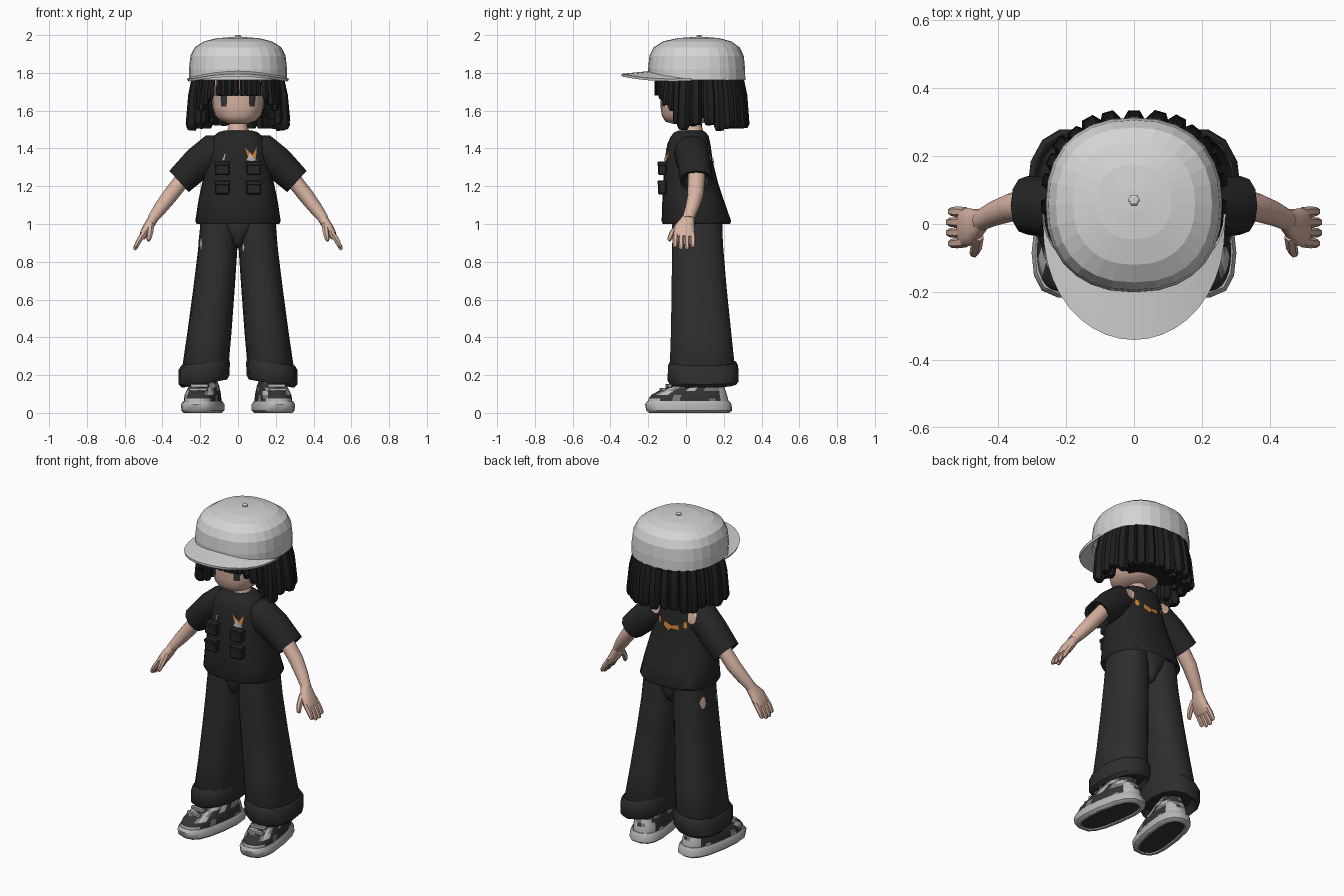
import bpy, bmesh, random
from math import sin, cos, pi, radians, copysign
from mathutils import Matrix, Vector
from mathutils.bvhtree import BVHTree

random.seed(4)
cube = bpy.data.objects.get("Cube")
if cube:
    bpy.data.objects.remove(cube, do_unlink=True)


def material(name, r, g, b):
    m = bpy.data.materials.new(name)
    m.use_nodes = True
    m.diffuse_color = (r, g, b, 1)
    bsdf = next(n for n in m.node_tree.nodes if n.type == 'BSDF_PRINCIPLED')
    bsdf.inputs["Base Color"].default_value = (r, g, b, 1)
    return m


SKIN = material("skin", .68, .45, .36)
SHIRT = material("black_cotton", .019, .019, .02)
PANTS = material("charcoal_denim", .027, .027, .028)
HAIR = material("black_hair", .014, .014, .015)
CAP = material("pale_grey_cap", .66, .66, .66)
SOLE = material("light_grey_rubber", .48, .48, .48)
CAMO_DARK = material("camo_dark", .035, .035, .037)
CAMO_MID = material("camo_mid", .2, .2, .2)
ORANGE = material("orange_print", .65, .22, .03)


def finish(name, bm, mats, smooth=True):
    bmesh.ops.recalc_face_normals(bm, faces=bm.faces)
    me = bpy.data.meshes.new(name)
    bm.to_mesh(me)
    bm.free()
    for m in mats:
        me.materials.append(m)
    if smooth:
        me.shade_smooth()
        me.set_sharp_from_angle(angle=radians(42))
    ob = bpy.data.objects.new(name, me)
    bpy.context.collection.objects.link(ob)
    return ob


def skin_rings(name, rings, mat, smooth):
    bm = bmesh.new()
    rings = [[bm.verts.new(co) for co in ring] for ring in rings]
    for lo, hi in zip(rings, rings[1:]):
        for i in range(len(lo)):
            j = (i + 1) % len(lo)
            bm.faces.new((lo[i], lo[j], hi[j], hi[i]))
    bm.faces.new(rings[0])
    bm.faces.new(rings[-1])
    return finish(name, bm, [mat], smooth)


def loft(name, stations, mat, n=16, p=2, side=1, smooth=True):
    """Skin rings given as (x, y, z, radius_x, radius_y[, tilt about y])."""
    rings = []
    for x, y, z, a, b, *tilt in stations:
        rot = Matrix.Rotation(tilt[0] if tilt else 0, 3, 'Y')
        ring = []
        for i in range(n):
            c, s = cos(2 * pi * i / n), sin(2 * pi * i / n)
            v = rot @ Vector((a * copysign(abs(c) ** (2 / p), c),
                              b * copysign(abs(s) ** (2 / p), s), 0))
            ring.append(((x + v.x) * side, y + v.y, z + v.z))
        rings.append(ring)
    return skin_rings(name, rings, mat, smooth)


def tube(name, points, radii, mat, n=6):
    """Round strand along a path, with rings square to its overall direction."""
    pts = [Vector(q) for q in points]
    quat = (pts[-1] - pts[0]).to_track_quat('Z', 'Y')
    rings = [[q + quat @ Vector((r * cos(2 * pi * i / n), r * sin(2 * pi * i / n), 0))
              for i in range(n)] for q, r in zip(pts, radii)]
    return skin_rings(name, rings, mat, True)


def box(name, centre, size, mat):
    bm = bmesh.new()
    bmesh.ops.create_cube(bm, size=1, matrix=Matrix.Translation(centre) @ Matrix.Diagonal((*size, 1)))
    bmesh.ops.bevel(bm, geom=bm.edges[:], offset=min(size) * .15, segments=1, affect='EDGES')
    return finish(name, bm, [mat], False)


def decal(name, outline, targets, mat, axis, lift=.005):
    """Thin patch dropped onto the nearest target along an axis; outline in (side, z)."""
    trees = [BVHTree.FromPolygons([v.co for v in t.data.vertices],
                                  [f.vertices[:] for f in t.data.polygons]) for t in targets]
    ray = Vector(axis)

    def drop(u, z):
        start = Vector((u, 0, z)) if axis[1] else Vector((0, u, z))
        hits = [h[0] for h in (t.ray_cast(start - ray, ray) for t in trees) if h[0]]
        return min(hits, key=lambda h: h.dot(ray), default=start) - ray * lift
    bm = bmesh.new()
    cu, cz = (sum(q[k] for q in outline) / len(outline) for k in (0, 1))
    mid = bm.verts.new(drop(cu, cz))
    inner = [bm.verts.new(drop((u + cu) / 2, (z + cz) / 2)) for u, z in outline]
    rim = [bm.verts.new(drop(u, z)) for u, z in outline]
    for i in range(len(rim)):
        j = (i + 1) % len(rim)
        bm.faces.new((mid, inner[i], inner[j]))
        bm.faces.new((inner[i], rim[i], rim[j], inner[j]))
    return finish(name, bm, [mat], False)


def blob(u, z, w, h, n=9, rough=.25):
    return [(u + w * cos(2 * pi * i / n) * (1 - rough * random.random()),
             z + h * sin(2 * pi * i / n) * (1 - rough * random.random())) for i in range(n)]


# Cap: crown, button and curved brim
loft("cap_crown", [(0, .06, 1.80, .235, .23), (0, .058, 1.762, .26, .256), (0, .056, 1.82, .26, .257),
                   (0, .056, 1.89, .252, .25), (0, .056, 1.935, .23, .228), (0, .06, 1.967, .18, .18),
                   (0, .065, 1.984, .11, .11), (0, .07, 1.99, .03, .03)], CAP, 28, 2.3, smooth=False)
loft("cap_button", [(0, .07, 1.98, .018, .018), (0, .07, 1.996, .017, .017), (0, .07, 2, .01, .01)],
     CAP, 6, smooth=False)
bm = bmesh.new()
rows = []
for i in range(21):
    t = pi * i / 20
    row = []
    for k in range(4):
        f = k / 3
        x = .264 * cos(t)
        y = (1 - f) * (.03 - .21 * sin(t)) + f * (.01 - .35 * sin(t) ** .9)
        row.append(bm.verts.new((x, y, 1.797 - .04 * cos(t) ** 2 - .016 * f * sin(t))))
    rows.append(row)
for r, s in zip(rows, rows[1:]):
    for k in range(3):
        bm.faces.new((r[k], r[k + 1], s[k + 1], s[k]))
bmesh.ops.remove_doubles(bm, verts=bm.verts, dist=.0005)
bmesh.ops.solidify(bm, geom=bm.faces[:], thickness=.014)
finish("cap_brim", bm, [CAP])

# Head, neck and face
head = loft("head", [(0, .0, 1.53, .05, .07), (0, .005, 1.543, .09, .115), (0, .015, 1.572, .122, .142),
                     (0, .025, 1.62, .136, .16), (0, .03, 1.70, .138, .165), (0, .03, 1.79, .138, .16)],
            SKIN, 24, 2.4)
loft("neck", [(0, .035, 1.45, .075, .07), (0, .032, 1.51, .052, .054), (0, .025, 1.56, .038, .04)], SKIN, 12)
for s in (1, -1):
    decal("iris", [(s * u, z) for u, z in ((.06, 1.622), (.09, 1.622), (.093, 1.685), (.058, 1.685))],
          [head], CAMO_DARK, (0, 1, 0))
    decal("eye_white", [(s * u, z) for u, z in ((.094, 1.635), (.106, 1.64), (.108, 1.68), (.096, 1.682))],
          [head], SOLE, (0, 1, 0))
    decal("eyelid", [(s * u, z) for u, z in ((.045, 1.685), (.112, 1.68), (.114, 1.692), (.045, 1.695))],
          [head], HAIR, (0, 1, 0), .007)

# Hair: inner mass and rings of hanging locks
loft("hair_mass", [(0, .17, 1.56, .17, .11), (0, .14, 1.64, .205, .145), (0, .1, 1.79, .22, .19)], HAIR, 16, 2.4)


def lock(deg, bottom, reach, flare, r):
    c, s = cos(radians(deg)), sin(radians(deg))
    x, y = (copysign(abs(v) ** .85, v) * reach for v in (c, s))
    tip = 1 + flare
    tube("hair_lock", [(x * .96, .06 + y * .96, 1.79), (x * (1 + flare * .45), .06 + y * (1 + flare * .45), 1.68),
                       (x * tip, .06 + y * tip, bottom + .02), (x * tip, .06 + y * tip, bottom)],
         [r * .85, r, r, r * .7], HAIR)


for i in range(17):
    lock(-14 + i * 13, 1.495 + random.choice((0, .005, .012, .03)), .226, random.uniform(.08, .13),
         random.uniform(.031, .036))
for i in range(13):
    lock(-24 + i * 19, 1.51 + random.uniform(0, .06), .19, .06, .03)
for s in (1, -1):
    for deg, bottom, r in ((-24, 1.53, .026), (-33, 1.6, .022), (-42, 1.63, .024), (-53, 1.66, .02)):
        lock(90 + s * (deg - 90), bottom, .218, .04, r)
for deg, bottom in ((-64, 1.73), (-71, 1.735), (-78, 1.695), (-85, 1.685), (-92, 1.68), (-99, 1.735), (-107, 1.74),
                    (-115, 1.71)):
    lock(deg, bottom, .212, 0, .018)

# Shirt with wide sleeves
shirt = loft("shirt_body", [(0, .055, 1.05, .19, .15), (0, .055, 1.0, .218, .178), (0, .055, 1.015, .226, .184),
                            (0, .04, 1.11, .212, .166), (0, .025, 1.21, .192, .147), (0, .015, 1.33, .16, .127),
                            (0, .015, 1.42, .148, .115), (0, .02, 1.465, .13, .1), (0, .022, 1.488, .1, .08),
                            (0, .025, 1.495, .072, .062)], SHIRT, 28, 2.4)
ARM = -.67
cloth = [shirt]
for s in (1, -1):
    cloth.append(loft("sleeve", [(.08, .025, 1.385, .085, .085, -1.5), (.15, .03, 1.372, .098, .092, -1.35),
                                 (.22, .045, 1.315, .088, .09, -1.0), (.312, .055, 1.225, .076, .087, -.83),
                                 (.306, .055, 1.23, .058, .068, -.83), (.27, .055, 1.27, .05, .06, -.83)],
                      SHIRT, 12, 2.3, s))
    # Arm, palm, fingers and thumb
    loft("arm", [(.25, .058, 1.29, .042, .046, ARM), (.36, .05, 1.15, .041, .043, ARM),
                 (.41, .032, 1.085, .036, .038, ARM), (.455, .01, 1.025, .027, .033, ARM)], SKIN, 12, 2, s)
    loft("palm", [(.445, .012, 1.035, .026, .032, ARM), (.472, -.008, .99, .027, .052, ARM),
                  (.497, -.01, .95, .024, .058, ARM), (.51, -.01, .928, .016, .056, ARM)], SKIN, 12, 2.4, s)
    for i in range(4):
        y = -.053 + .029 * i
        dip = .012 * (i in (1, 2))
        tube("finger", [(s * .495, y, .955), (s * .522, y * 1.05, .915), (s * (.538 + dip / 2), y * 1.08, .885 - dip),
                        (s * (.543 + dip / 2), y * 1.08, .876 - dip)], [.016, .016, .013, .007], SKIN)
    tube("thumb", [(s * .46, -.035, 1.0), (s * .465, -.07, .955), (s * .472, -.088, .92), (s * .474, -.09, .91)],
         [.018, .017, .013, .007], SKIN)
    # Chest pockets with flaps
    for z in (1.295, 1.193):
        box("chest_pocket", (s * .084, -.126, z), (.078, .044, .072), SHIRT)
        box("pocket_flap", (s * .084, -.128, z + .025), (.082, .046, .022), SHIRT)

# Shirt prints and worn patches
FRONT, BACK = (0, 1, 0), (0, -1, 0)
for pts in ([(.036, 1.405), (.078, 1.36), (.058, 1.342)], [(.1, 1.405), (.094, 1.345), (.066, 1.35)]):
    decal("front_print", pts, [shirt], ORANGE, FRONT)
decal("front_print_pale", [(.045, 1.338), (.068, 1.385), (.077, 1.355), (.1, 1.338), (.07, 1.333)],
      [shirt], SOLE, FRONT, .008)
decal("front_fleck", [(-.082, 1.34), (-.07, 1.372), (-.066, 1.368), (-.074, 1.335)], [shirt], SOLE, FRONT)
decal("back_print", [(-.05, 1.325), (-.048, 1.35), (.0, 1.34), (.045, 1.355), (.05, 1.33), (.012, 1.31),
                     (.002, 1.325)], [shirt], ORANGE, BACK)
for x in (-.085, .085):
    decal("back_print_fleck", blob(x, 1.355, .014, .026, 7, .4), [shirt], ORANGE, BACK)
for x in (.122, -.122):
    decal("back_patch", blob(x, 1.41, .032, .048), cloth, SKIN, BACK)

# Trousers: hips, wide legs and turned-up cuffs
loft("hips", [(0, .06, .872, .018, .08), (0, .06, .89, .036, .11), (0, .06, .93, .05, .13),
              (0, .06, .98, .12, .134), (0, .06, 1.04, .185, .13)], PANTS, 20, 2.2)
for s in (1, -1):
    leg = loft("trouser_leg", [(.1, .06, 1.02, .098, .13), (.108, .062, .86, .104, .138), (.128, .07, .65, .11, .148),
                               (.152, .08, .42, .117, .162), (.172, .086, .25, .122, .174),
                               (.172, .086, .2, .105, .155)], PANTS, 18, 2.4, s)
    loft("trouser_cuff", [(.172, .09, .25, .105, .155, .14), (.174, .09, .268, .128, .178, .14),
                          (.179, .09, .245, .138, .19, .14), (.18, .091, .175, .136, .192, .18),
                          (.176, .091, .155, .122, .178, .18), (.172, .09, .2, .1, .15, .18)],
         PANTS, 14, 2.4, s)
    if s < 0:
        decal("hip_patch", blob(.125, .915, .022, .042), [leg], SKIN, (1, 0, 0))
        decal("hip_fleck", blob(-.196, .895, .006, .035, 7), [leg], SOLE, FRONT)
    else:
        decal("thigh_fleck", blob(.028, .875, .006, .022, 7), [leg], SOLE, FRONT)
    loft("ankle", [(.175, .09, .12, .05, .06), (.172, .09, .24, .05, .055)], SKIN, 10, 2, s)

    # Shoes: two-tone sole, camouflage upper and laces, toes turned out
    turn = Matrix.Translation((s * .187, .012, 0)) @ Matrix.Rotation(s * radians(9), 4, 'Z')
    sole = loft("shoe_sole", [(0, .005, .006, .07, .195), (0, .005, 0, .074, .2), (0, .005, 0, .09, .214),
                              (0, .005, .012, .103, .23), (0, 0, .045, .104, .232), (0, 0, .062, .094, .22)],
                SOLE, 16, 2.7)
    sole.data.materials.append(CAMO_DARK)
    for f in sole.data.polygons:
        f.material_index = int(len(f.vertices) > 4 and f.center.z < .03)
    upper = loft("shoe_upper", [(0, 0, .055, .09, .215), (0, 0, .075, .09, .213), (0, .005, .095, .088, .202),
                                (0, .02, .115, .083, .18), (0, .04, .135, .077, .153), (0, .055, .155, .07, .13),
                                (0, .07, .18, .062, .108)], CAMO_DARK, 32, 2.5)
    upper.data.materials.append(CAMO_MID)
    upper.data.materials.append(SOLE)
    for f in upper.data.polygons:
        c = f.center
        v = sin(41 * c.y + 60 * c.z) + sin(70 * c.x - 37 * c.z + 2) + sin(63 * c.y - 90 * c.z)
        trim = c.y > .16 and c.z < .1 or c.y < -.15 and c.z < .08
        f.material_index = 2 if trim or v > 1.1 else int(v > .1)
    parts = [sole, upper]
    for i in range(3):
        parts.append(box("shoe_lace", (0, -.138 + .032 * i, .124 + .02 * i), (.095, .02, .018), SOLE))
    parts.append(box("shoe_tongue", (0, -.03, .175), (.08, .03, .04), CAMO_MID))
    for part in parts:
        part.data.transform(turn)
